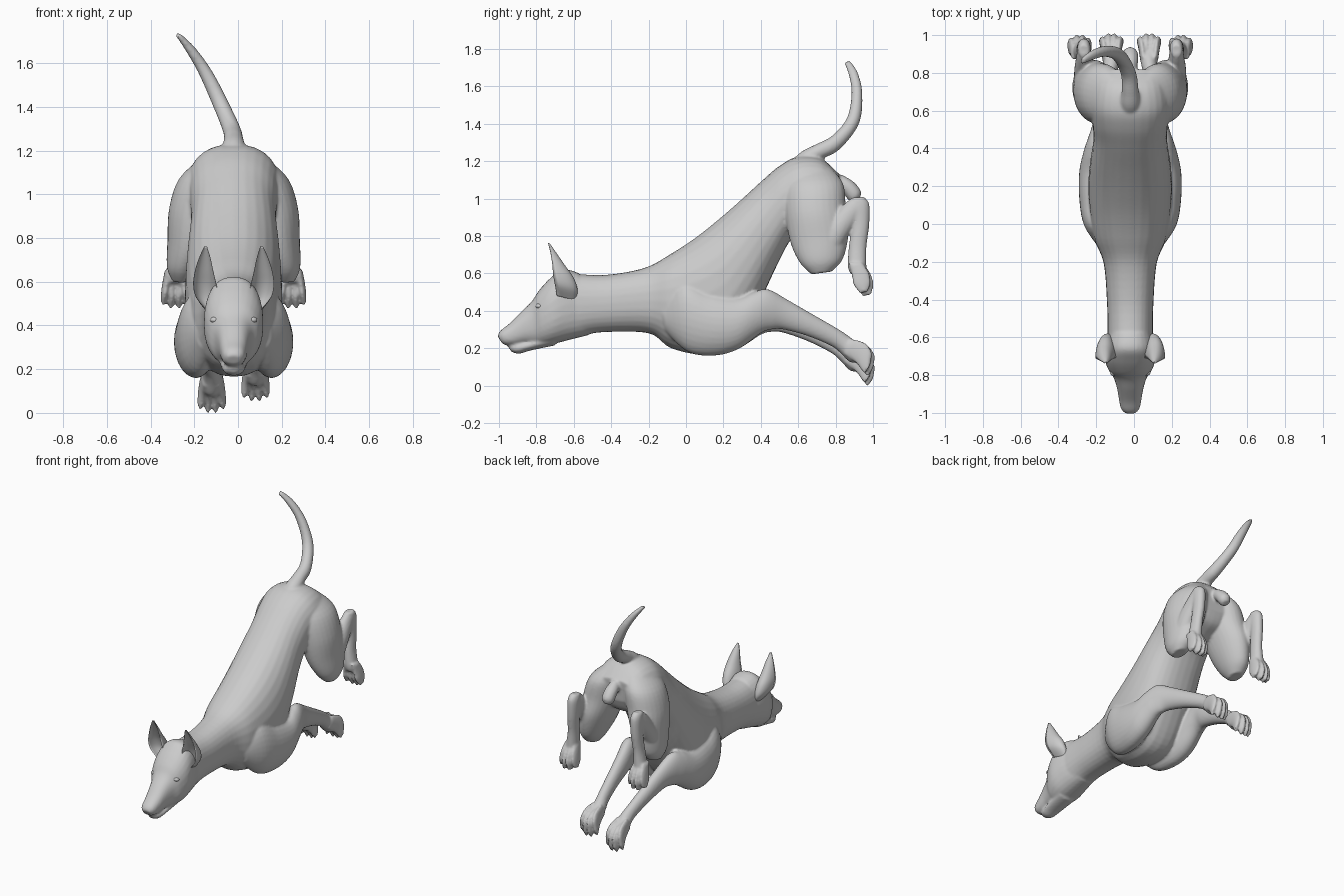
import bpy, bmesh, math
from mathutils import Vector

CX = -0.02   # body centre line


def smooth_sections(secs, steps=5):
    """Catmull-Rom interpolation through the given sections."""
    out = []
    n = len(secs)
    for i in range(n - 1):
        a, b, c, d = (secs[max(i - 1, 0)], secs[i], secs[i + 1], secs[min(i + 2, n - 1)])
        for k in range(steps):
            t = k / steps
            out.append([0.5 * (2 * q + (r - p) * t + (2 * p - 5 * q + 4 * r - s) * t * t
                               + (3 * q - p - 3 * r + s) * t ** 3)
                        for p, q, r, s in zip(a, b, c, d)])
    out.append(list(secs[-1]))
    return out


def loft(bm, secs, side=1, drop=0.0, cupped=False, sides=28, power=1.0):
    """Sections: (x, half width, y1, z1, y2, z2); 1 and 2 are opposite outline points."""
    rings = []
    for x, w, y1, z1, y2, z2 in smooth_sections(secs):
        p1, p2 = Vector((0, y1, z1)), Vector((0, y2, z2))
        c = p1 if cupped else (p1 + p2) / 2
        h = (p1 - p2) * (1.0 if cupped else 0.5)
        ring = []
        for k in range(sides):
            a = 2 * math.pi * k / sides
            s, q = [math.copysign(abs(f) ** power, f) for f in (math.sin(a), math.cos(a))]
            if cupped and s > 0:
                s *= -0.65
            v = c + h * s
            v.x = CX + side * (x + max(w, 0.004) * q)
            v.z -= drop * max(0.0, v.y - 0.3) / 0.7
            ring.append(bm.verts.new(v))
        rings.append(ring)
    faces = []
    for r0, r1 in zip(rings, rings[1:]):
        for k in range(sides):
            m = (k + 1) % sides
            faces.append(bm.faces.new((r0[k], r0[m], r1[m], r1[k])))
    faces.append(bm.faces.new(rings[0][::-1]))
    faces.append(bm.faces.new(rings[-1]))
    bmesh.ops.recalc_face_normals(bm, faces=faces)


def finish(bm, name):
    me = bpy.data.meshes.new(name)
    bm.to_mesh(me)
    bm.free()
    for p in me.polygons:
        p.use_smooth = True
    ob = bpy.data.objects.new(name, me)
    bpy.context.collection.objects.link(ob)
    return ob


def ellipsoid(name, loc, size):
    bm = bmesh.new()
    bmesh.ops.create_uvsphere(bm, u_segments=20, v_segments=12, radius=1)
    for v in bm.verts:
        v.co = Vector(loc) + Vector([a * b for a, b in zip(v.co, size)])
    return finish(bm, name)


torso = [
    (0, .12, -.62, .60, -.58, .26), (0, .122, -.43, .592, -.45, .285),
    (0, .14, -.22, .63, -.20, .28), (0, .19, -.08, .705, -.08, .20),
    (0, .215, .05, .79, .10, .165), (0, .222, .17, .885, .25, .215),
    (0, .212, .28, .98, .38, .42), (0, .195, .40, 1.09, .49, .65),
    (0, .20, .50, 1.175, .57, .79), (0, .21, .60, 1.225, .68, .85),
    (0, .19, .72, 1.215, .77, .90), (0, .15, .82, 1.13, .81, .98)]
head = [
    (0, .11, -.58, .605, -.52, .27), (0, .13, -.66, .622, -.62, .245),
    (0, .135, -.725, .575, -.70, .225), (0, .115, -.785, .51, -.76, .215),
    (0, .088, -.825, .45, -.80, .215), (0, .07, -.88, .395, -.86, .222),
    (0, .06, -.94, .335, -.91, .215), (0, .05, -.99, .295, -.955, .215),
    (0, .03, -1.008, .265, -.98, .222)]
jaw = [
    (0, .07, -.73, .28, -.70, .215), (0, .058, -.85, .24, -.83, .188),
    (0, .045, -.92, .225, -.895, .17), (0, .02, -.952, .212, -.935, .182)]
tail = [
    (0, .05, .53, 1.16, .60, 1.08), (0, .055, .61, 1.245, .66, 1.15),
    (0, .045, .69, 1.288, .715, 1.205),
    (-.01, .041, .78, 1.335, .82, 1.262), (-.06, .039, .86, 1.43, .925, 1.40),
    (-.13, .034, .885, 1.56, .943, 1.56), (-.20, .026, .87, 1.66, .918, 1.675),
    (-.255, .014, .845, 1.725, .875, 1.738)]
rear_sac = [
    (0, .03, .83, 1.13, .77, 1.08), (0, .042, .895, 1.09, .83, 1.04),
    (0, .04, .935, 1.04, .87, .99), (0, .02, .93, 1.0, .89, .98)]
front_leg = [
    (.13, .04, -.13, .44, -.11, .29), (.16, .085, -.02, .55, .01, .18),
    (.175, .095, .12, .50, .15, .16), (.185, .085, .27, .47, .28, .195),
    (.18, .068, .36, .50, .40, .28), (.17, .055, .44, .515, .46, .30),
    (.15, .048, .55, .455, .52, .30), (.13, .042, .68, .38, .65, .265),
    (.11, .038, .81, .305, .77, .215), (.10, .042, .87, .265, .82, .18),
    (.10, .046, .92, .225, .87, .13), (.10, .036, .945, .20, .90, .12)]
front_toe = [
    (0, .015, .90, .235, .86, .15), (0, .0175, .97, .215, .92, .11),
    (0, .0175, 1.008, .165, .95, .07), (0, .011, 1.002, .095, .97, .045)]
thigh = [
    (.08, .07, .56, 1.16, .77, 1.17), (.135, .115, .53, 1.06, .84, 1.08),
    (.17, .125, .53, .92, .855, .95), (.20, .103, .56, .76, .87, .82),
    (.23, .075, .61, .655, .84, .68), (.24, .04, .67, .595, .78, .61)]
shank = [
    (.235, .06, .65, .72, .79, .65), (.245, .052, .75, .86, .86, .79),
    (.245, .040, .845, .97, .93, .89), (.245, .032, .90, 1.01, .97, .94)]
rear_foot = [
    (.245, .028, .88, 1.0, .95, 1.01), (.245, .036, .875, .95, .98, .97),
    (.248, .035, .885, .86, .98, .86), (.255, .034, .87, .74, .965, .74),
    (.265, .041, .865, .64, .965, .64), (.27, .042, .88, .595, .97, .60)]
rear_toe = [
    (0, .015, .885, .64, .96, .64), (0, .0175, .90, .58, .99, .595),
    (0, .0175, .91, .525, 1.004, .54), (0, .010, .945, .477, .99, .487)]
ear = [
    (.095, .035, -.69, .48, -.59, .45), (.122, .052, -.70, .535, -.58, .51),
    (.132, .053, -.71, .59, -.60, .575), (.135, .042, -.715, .65, -.645, .64),
    (.132, .026, -.725, .71, -.69, .705), (.128, .006, -.738, .762, -.728, .76)]

# Skin: trunk, head, tail and limbs, fused into one smooth surface
bm = bmesh.new()
loft(bm, torso, power=0.88)
loft(bm, head, power=0.85)
for part in (jaw, tail, rear_sac):
    loft(bm, part)
for side in (1, -1):
    drop = 0.0 if side > 0 else 0.055
    loft(bm, front_leg, side, drop)
    for part in (thigh, shank, rear_foot):
        loft(bm, part, side)
    # Four spread toes on each paw
    for k in (-1.5, -0.5, 0.5, 1.5):
        back = 0.016 if abs(k) > 1 else 0.0
        for toe, cx, dz in ((front_toe, .10, drop), (rear_toe, .268, 0)):
            loft(bm, [(cx + k * (.021 + .005 * i), w, y1 - back, z1 + back, y2 - back, z2 + back)
                      for i, (x, w, y1, z1, y2, z2) in enumerate(toe)], side, dz, sides=16)
skin = finish(bm, "dog_body")
fuse = skin.modifiers.new("fuse", 'REMESH')
fuse.mode = 'VOXEL'
fuse.voxel_size = 0.008
fuse.use_smooth_shade = True
relax = skin.modifiers.new("relax", 'SMOOTH')
relax.factor = 0.5
relax.iterations = 5

# Cupped ears and eyes
for side, label in ((1, "right"), (-1, "left")):
    bm = bmesh.new()
    loft(bm, ear, side, cupped=True)
    finish(bm, label + "_ear")
    ellipsoid(label + "_eye", (CX + side * .082, -.785, .425), (.026, .02, .015))

# Nose pad
ellipsoid("nose", (CX, -.972, .27), (.036, .03, .028))
